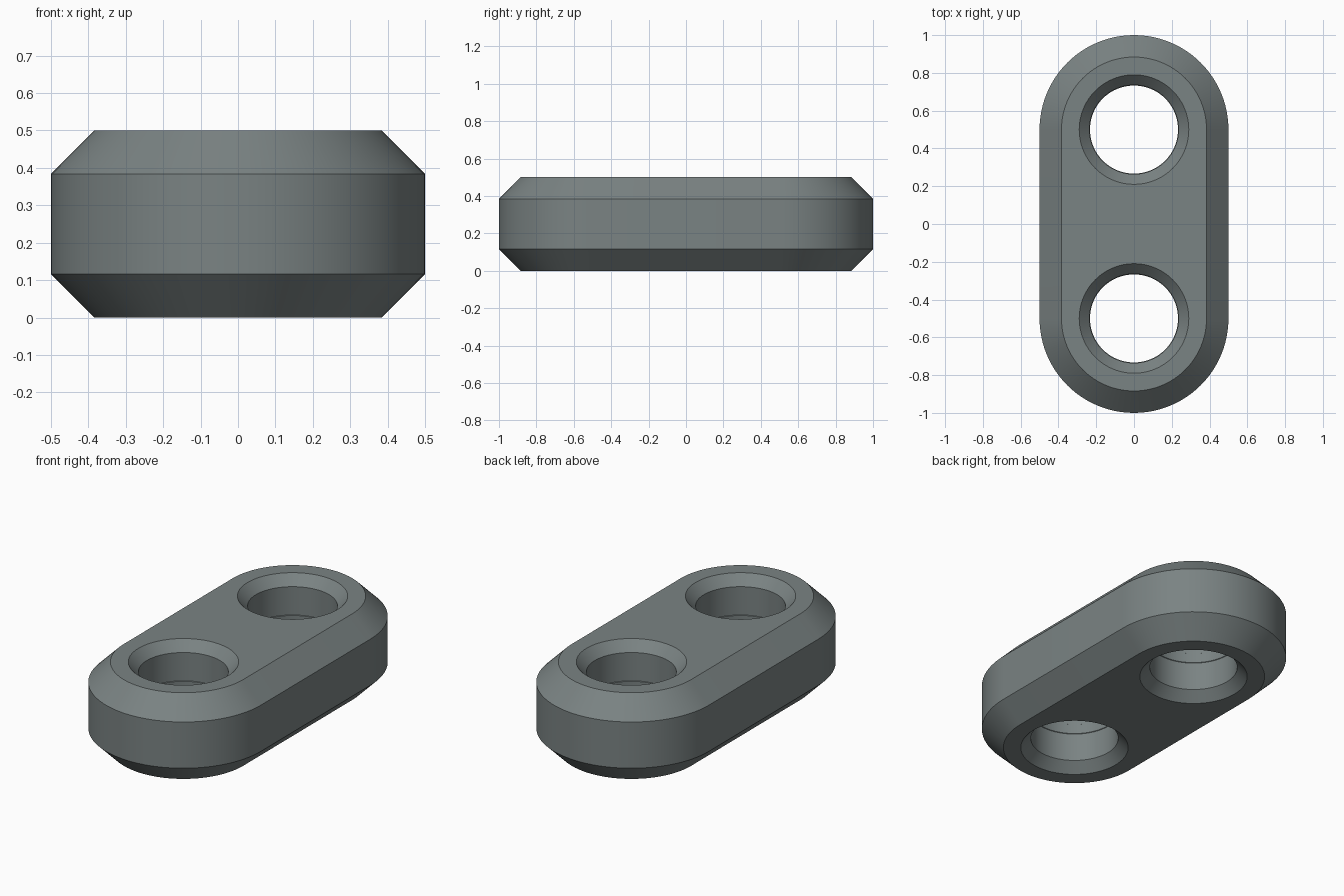
import bpy, bmesh, math

if "Cube" in bpy.data.objects:
    bpy.data.objects.remove(bpy.data.objects["Cube"])

SEG = 96  # segments per full circle


def circle(cy, r, z):
    return [(r * math.cos(2 * math.pi * i / SEG),
             cy + r * math.sin(2 * math.pi * i / SEG), z) for i in range(SEG)]


def stadium(r, z):
    pts = []
    for cy, start in ((0.5, 0.0), (-0.5, math.pi)):
        for i in range(SEG // 2 + 1):
            a = start + 2 * math.pi * i / SEG
            pts.append((r * math.cos(a), cy + r * math.sin(a), z))
    return pts


def loft(bm, rings):
    """Join rings of points with quads; return the edges of the two end rings."""
    loops = [[bm.verts.new(p) for p in ring] for ring in rings]
    for a, b in zip(loops, loops[1:]):
        n = len(a)
        for i in range(n):
            j = (i + 1) % n
            bm.faces.new((a[i], a[j], b[j], b[i]))
    ends = []
    for loop in (loops[0], loops[-1]):
        ends.append([bm.edges.get((loop[i], loop[(i + 1) % len(loop)]))
                     for i in range(len(loop))])
    return ends


bm = bmesh.new()

# Chamfered outer wall
outer = [(0.384, 0.0), (0.5, 0.116), (0.5, 0.384), (0.384, 0.5)]
bottom, top = loft(bm, [stadium(r, z) for r, z in outer])

# Two countersunk through holes with a slim band at mid height
hole = [(0.29, 0.0), (0.236, 0.056), (0.236, 0.22), (0.233, 0.222),
        (0.233, 0.278), (0.236, 0.28), (0.236, 0.444), (0.29, 0.5)]
for cy in (-0.5, 0.5):
    low, high = loft(bm, [circle(cy, r, z) for r, z in hole])
    bottom += low
    top += high

# Flat faces around the holes
for edges, nz in ((bottom, -1), (top, 1)):
    bmesh.ops.triangle_fill(bm, edges=edges, use_beauty=True,
                            use_dissolve=False, normal=(0, 0, nz))
bmesh.ops.recalc_face_normals(bm, faces=bm.faces[:])

mesh = bpy.data.meshes.new("link_plate")
bm.to_mesh(mesh)
bm.free()
plate = bpy.data.objects.new("link_plate", mesh)
bpy.context.collection.objects.link(plate)

# Grey finish
grey = bpy.data.materials.new("slate_grey")
grey.diffuse_color = (0.195, 0.227, 0.227, 1.0)
grey.use_nodes = True
grey.node_tree.nodes["Principled BSDF"].inputs["Base Color"].default_value = grey.diffuse_color
mesh.materials.append(grey)

# Smooth round walls, sharp chamfer edges
bpy.context.view_layer.objects.active = plate
plate.select_set(True)
bpy.ops.object.shade_smooth_by_angle(angle=math.radians(30))
